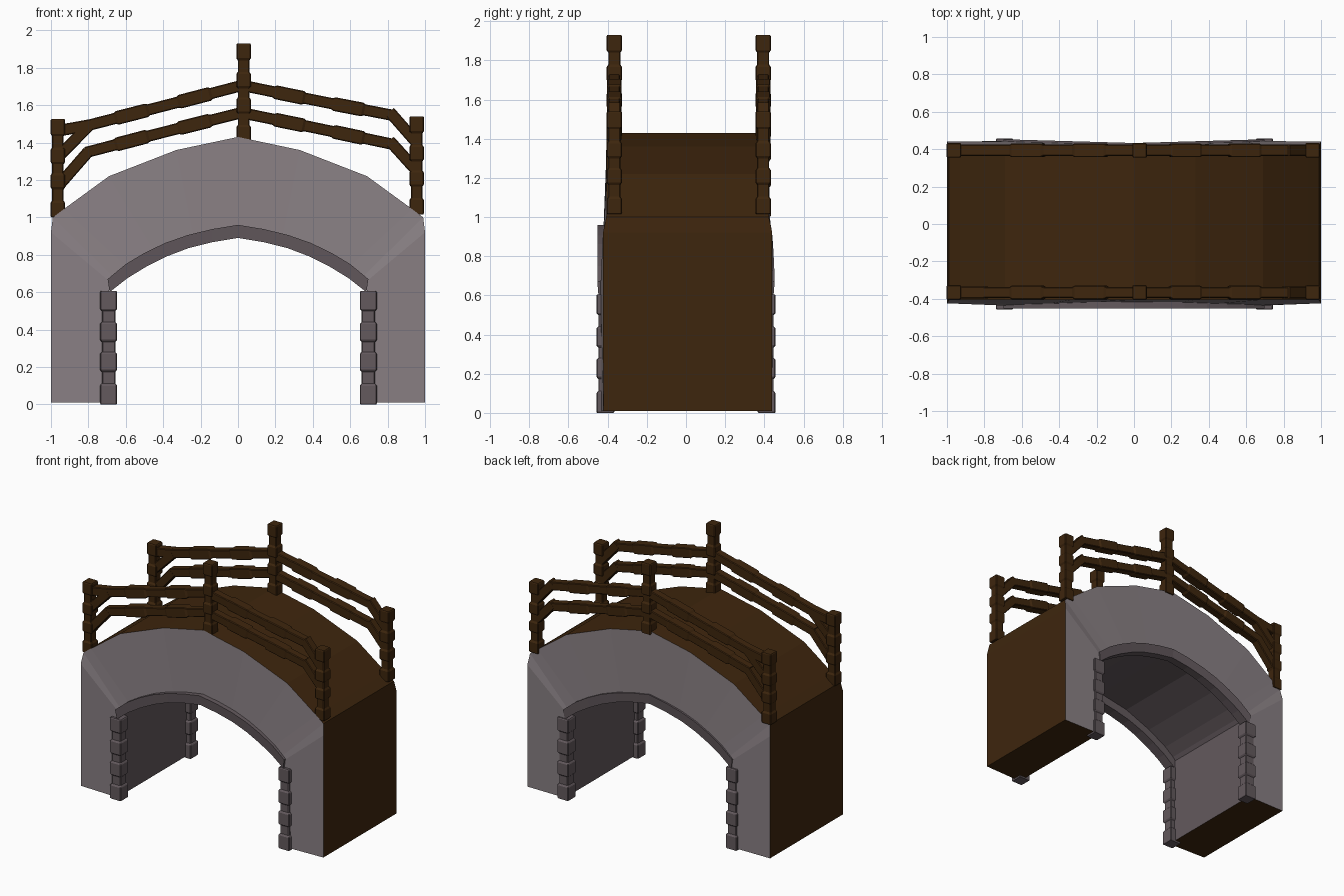
import bpy, bmesh
from mathutils import Vector

if "Cube" in bpy.data.objects:
    bpy.data.objects.remove(bpy.data.objects["Cube"])


def material(name, rgb):
    m = bpy.data.materials.new(name)
    m.diffuse_color = (*rgb, 1)
    m.use_nodes = True
    m.node_tree.nodes["Principled BSDF"].inputs["Base Color"].default_value = m.diffuse_color
    return m


STONE = material("stone", (0.25, 0.215, 0.23))
TRIM = material("dark_stone", (0.125, 0.10, 0.11))
WOOD = material("wood", (0.048, 0.019, 0.004))


def finish(name, bm, mats):
    bmesh.ops.recalc_face_normals(bm, faces=bm.faces)
    me = bpy.data.meshes.new(name)
    bm.to_mesh(me)
    bm.free()
    for m in mats:
        me.materials.append(m)
    ob = bpy.data.objects.new(name, me)
    bpy.context.collection.objects.link(ob)
    return ob


def skin(name, loops, mats, side_mats=None, cap_mat=0):
    """Join equal-sized vertex loops into a closed tube."""
    bm = bmesh.new()
    rings = [[bm.verts.new(p) for p in loop] for loop in loops]
    n = len(rings[0])
    for a, b in zip(rings, rings[1:]):
        for i in range(n):
            j = (i + 1) % n
            f = bm.faces.new((a[i], a[j], b[j], b[i]))
            f.material_index = side_mats[i] if side_mats else 0
    for end in (rings[0], rings[-1]):
        bm.faces.new(end).material_index = cap_mat
    return finish(name, bm, mats)


def mirrored(half):
    return half + [(-p[0], *p[1:]) for p in reversed(half[:-1])]


def bar(name, stations, y, mat, direction=None):
    """Chamfered square bar in the xz plane; stations are (x, z, half width)."""
    d = Vector(direction) if direction else Vector(stations[-1][:2]) - Vector(stations[0][:2])
    d.normalize()
    nx, nz = -d.y, d.x
    loops = []
    for x, z, h in stations:
        k = h - 0.005
        oct_ = [(h, k), (k, h), (-k, h), (-h, k), (-h, -k), (-k, -h), (k, -h), (h, -k)]
        loops.append([(x + nx * a, y + b, z + nz * a) for a, b in oct_])
    return skin(name, loops, [mat])


def block_post(name, x, y, blocks, wide, neck, mat):
    """Post of thick blocks joined by thinner necks."""
    st = []
    for i, (z0, z1) in enumerate(blocks):
        if i:
            st.append((x, z0 - 0.006, neck))
        st += [(x, z0, wide - 0.004), (x, z0 + 0.006, wide),
               (x, z1 - 0.006, wide), (x, z1, wide - 0.004)]
        if i < len(blocks) - 1:
            st.append((x, z1 + 0.006, neck))
    bar(name, st, y, mat, (0, 1))


def rail(name, points, y):
    """Rail whose thickness steps along a three-point path."""
    p0, p1, p2 = [Vector(p) for p in points]

    def at(t):
        return p0.lerp(p1, t * 2) if t < 0.5 else p1.lerp(p2, t * 2 - 1)
    st = []
    for i in range(5):
        h = 0.030 if i % 2 == 0 else 0.037
        for t in (i / 5 + 0.008, (i + 1) / 5 - 0.008):
            q = at(t)
            st.append((q.x, q.y, h))
    bar(name, st, y, WOOD)


# Bridge body: outer x, outer z, half depth / inner x, inner z, half depth
outer = mirrored([(-1, .01, .43), (-1, .92, .432), (-.99, 1.0, .415), (-.93, 1.045, .413),
                  (-.69, 1.22, .413), (-.33, 1.36, .413), (0, 1.43, .413)])
inner = mirrored([(-.69, .01, .436), (-.69, .66, .44), (-.67, .685, .438), (-.6, .74, .434),
                  (-.45, .825, .43), (-.24, .91, .422), (0, .955, .42)])
OFF = 0.008
skin("bridge_body",
     [[(ox, OFF - od, oz), (ox, OFF + od, oz), (ix, OFF / 2 + idp, iz), (ix, OFF / 2 - idp, iz)]
      for (ox, oz, od), (ix, iz, idp) in zip(outer, inner)],
     [STONE, WOOD, TRIM], side_mats=(1, 0, 2, 0), cap_mat=1)

# Arch trim on both faces
arch = mirrored([(-.697, .67, .60), (-.6, .75, .675), (-.5, .81, .735), (-.39, .863, .79),
                 (-.27, .905, .835), (-.14, .937, .867), (0, .96, .89)])
for side, s in (("front", -1), ("back", 1)):
    loops = []
    for x, t, b in arch:
        # the back trim sinks slightly towards the crown
        e = .453 - (.02 * (1 - abs(x) / .7) if s > 0 else 0)
        loops.append([(x, s * e, t), (x, s * .37, t),
                      (x * .985, s * .37, b), (x * .985, s * (e - .006), b)])
    skin(f"{side}_arch_trim", loops, [TRIM])

    # Stone corner posts
    for x in (-.692, .697):
        block_post(f"{side}_stone_post", x, s * .412,
                   [(0, .105), (.18, .275), (.34, .435), (.505, .605)], .046, .036, TRIM)

    # Railing posts
    y = .014 + s * .38
    for label, x, z in (("left", -.963, 1.0), ("middle", .03, 1.405), ("right", .955, 1.015)):
        block_post(f"{side}_{label}_railing_post", x, y,
                   [(z + a, z + b) for a, b in ((0, .083), (.155, .23), (.29, .367), (.44, .525))],
                   .039, .031, WOOD)

    # Railings and their sloping ends
    rail(f"{side}_upper_left_rail", [(-.82, 1.487), (-.4, 1.595), (.02, 1.705)], y)
    rail(f"{side}_lower_left_rail", [(-.82, 1.345), (-.4, 1.455), (.02, 1.56)], y)
    rail(f"{side}_upper_right_rail", [(.04, 1.702), (.43, 1.622), (.83, 1.545)], y)
    rail(f"{side}_lower_right_rail", [(.04, 1.555), (.43, 1.475), (.83, 1.39)], y)
    for label, a, b in (("upper_left_stub", (-.95, 1.465), (-.80, 1.492)),
                        ("upper_left_brace", (-.95, 1.335), (-.80, 1.487)),
                        ("lower_left_brace", (-.95, 1.18), (-.80, 1.352)),
                        ("upper_right_brace", (.81, 1.565), (.95, 1.405)),
                        ("lower_right_brace", (.81, 1.41), (.95, 1.255))):
        bar(f"{side}_{label}", [(*a, .031), (*b, .031)], y, WOOD)
